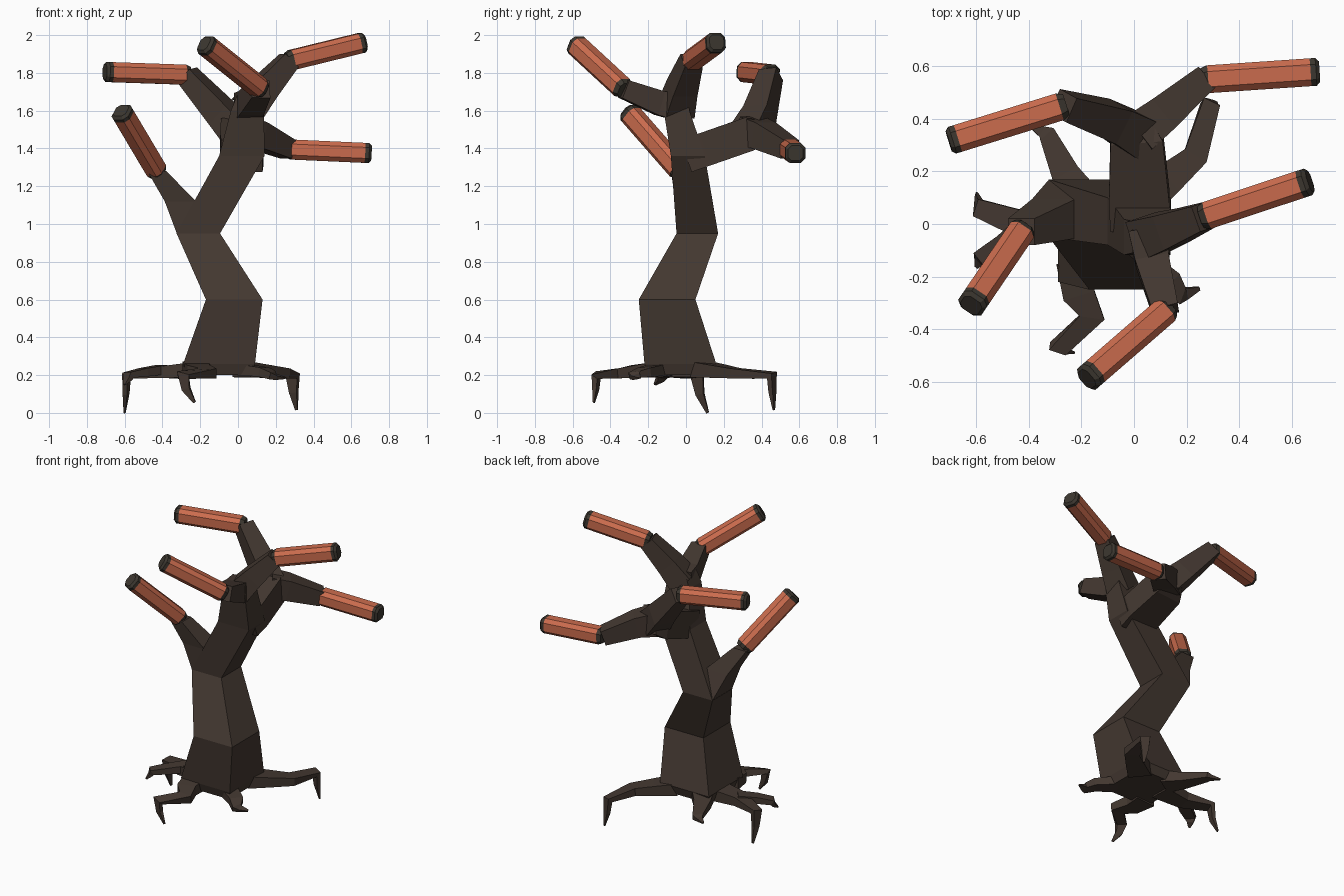
import bpy, bmesh
from itertools import product
from mathutils import Vector

if "Cube" in bpy.data.objects:
    bpy.data.objects.remove(bpy.data.objects["Cube"])


def material(name, rgb):
    m = bpy.data.materials.new(name)
    m.diffuse_color = (*rgb, 1)
    m.use_nodes = True
    m.node_tree.nodes["Principled BSDF"].inputs["Base Color"].default_value = m.diffuse_color
    return m


BARK = material("dark bark", (0.056, 0.039, 0.030))
SALMON = material("salmon wood", (0.60, 0.15, 0.076))
CAP = material("grey brown end", (0.045, 0.038, 0.029))


def section(chamfer):
    """Square section, with its corners cut when chamfer is below 1."""
    if chamfer == 1:
        return [(-1, -1), (1, -1), (1, 1), (-1, 1)]
    c, out = chamfer, []
    for _ in range(4):
        out += [(-c, -1), (c, -1)]
        out = [(y, -x) for x, y in out]  # quarter turn
    return out


def loft(name, pts, mat, chamfer=1, level=False, flat=1.0):
    """Loft a section along points (x, y, z, half width[, half depth]).
    level=True keeps rings horizontal, otherwise they follow the path."""
    profile = section(chamfer)
    n = len(profile)
    pos = [Vector(p[:3]) for p in pts]
    bm = bmesh.new()
    rings, side = [], None
    for i, p in enumerate(pts):
        t = Vector()
        if i > 0:
            t += (pos[i] - pos[i - 1]).normalized()
        if i < len(pts) - 1:
            t += (pos[i + 1] - pos[i]).normalized()
        t.normalize()
        if level:
            u, v = Vector((1, 0, 0)), Vector((0, 1, 0))
        else:
            side = side or t.cross(Vector((0, 0, 1)))
            side = (side - t * side.dot(t)).normalized()
            u, v = side, side.cross(t)
        w, h = p[3], p[-1] * flat
        rings.append([bm.verts.new(pos[i] + u * a * w + v * b * h) for a, b in profile])
    for r, s in zip(rings, rings[1:]):
        for k in range(n):
            bm.faces.new((r[k], r[k - 1], s[k - 1], s[k]))
    bm.faces.new(rings[0])
    bm.faces.new(rings[-1])
    bmesh.ops.recalc_face_normals(bm, faces=bm.faces)
    me = bpy.data.meshes.new(name)
    bm.to_mesh(me)
    bm.free()
    me.materials.append(mat)
    ob = bpy.data.objects.new(name, me)
    bpy.context.collection.objects.link(ob)


# Crooked trunk
loft("trunk", [(-0.10, -0.03, 0.20, 0.17), (-0.10, -0.03, 0.26, 0.19),
               (-0.02, -0.10, 0.60, 0.15), (-0.21, 0.06, 0.95, 0.115, 0.11),
               (0.02, 0.01, 1.36, 0.12, 0.09), (0.05, -0.05, 1.60, 0.088, 0.068),
               (0.065, -0.05, 1.68, 0.07, 0.06)], BARK, level=True)

# Rear bough that carries two branches
loft("rear_bough", [(0.02, 0.0, 1.36, 0.11, 0.09), (0.02, 0.10, 1.395, 0.115, 0.09),
                    (0.01, 0.33, 1.475, 0.10, 0.09), (0.0, 0.41, 1.49, 0.055)], BARK)

R = 0.053


def limb(name, base, a, b, level=False):
    """Bark branch through the base points to a, then a salmon tube from a to b."""
    a, b = Vector(a), Vector(b)
    d = (b - a).normalized()

    def ring(p, offset, r):
        return (*(p + d * offset), r)
    loft(name + "_branch", base + [(*a, R * 0.95)], BARK, level=level)
    start, end = ring(a, 0.015, R), ring(b, -0.035, R)
    loft(name + "_tube_collar", [ring(a, -0.012, R * 0.8), start], CAP, 0.55)
    loft(name + "_tube", [start, end], SALMON, 0.55)
    loft(name + "_tube_end", [end, ring(b, -0.014, R), ring(b, 0, R * 0.75)], CAP, 0.55)


limb("low_left", [(-0.21, 0.06, 0.95, 0.114, 0.109), (-0.305, 0.02, 1.12, 0.083, 0.075)],
     (-0.43, -0.03, 1.28), (-0.62, -0.31, 1.60), level=True)
limb("rear_right", [(0.01, 0.34, 1.49, 0.08), (0.10, 0.41, 1.47, 0.07)],
     (0.265, 0.55, 1.395), (0.705, 0.58, 1.375))
limb("rear_left", [(0.01, 0.34, 1.48, 0.08), (-0.08, 0.39, 1.58, 0.07)],
     (-0.27, 0.45, 1.79), (-0.705, 0.315, 1.805))
limb("top_right", [(0.05, -0.05, 1.61, 0.08), (0.14, -0.02, 1.72, 0.068)],
     (0.27, 0.03, 1.865), (0.67, 0.163, 1.963))
limb("front", [(0.055, -0.03, 1.62, 0.075), (0.07, -0.14, 1.64, 0.065)],
     (0.12, -0.33, 1.715), (-0.18, -0.59, 1.955))


def root(name, path, tip, width=0.075):
    """Flat root tapering along plan points, then a claw bending down to the tip."""
    last = len(path) - 1
    pts = []
    for i, (x, y) in enumerate(path):
        f = i / last
        pts.append((x, y, 0.23 - 0.03 * f, width + (0.034 - width) * f))
    knee, tip = Vector(pts[-1][:3]), Vector(tip)
    bend = knee.lerp(tip, 0.5)
    bend.xy = knee.xy.lerp(tip.xy, 0.25)
    loft(name, pts + [(*bend, 0.022), (*tip, 0.007)], BARK, flat=0.55)


# Roots, two of them forking from the left side
root("rear_left_root", [(-0.19, 0.08), (-0.26, 0.19), (-0.33, 0.34)], (-0.40, 0.38, 0.19))
root("rear_right_root", [(0.02, 0.08), (0.13, 0.17), (0.235, 0.26), (0.29, 0.455)],
     (0.31, 0.465, 0.015))
root("left_root", [(-0.22, 0.0), (-0.42, -0.005), (-0.59, 0.06)], (-0.60, 0.115, 0))
root("left_root_fork", [(-0.40, 0.0), (-0.50, -0.08), (-0.58, -0.13)], (-0.60, -0.165, 0.15), 0.045)
root("front_left_root", [(-0.22, -0.15), (-0.21, -0.27), (-0.16, -0.355), (-0.29, -0.475)],
     (-0.23, -0.488, 0.055))
root("front_right_root", [(0.02, -0.14), (0.14, -0.22), (0.18, -0.27)], (0.25, -0.245, 0.185), 0.055)
